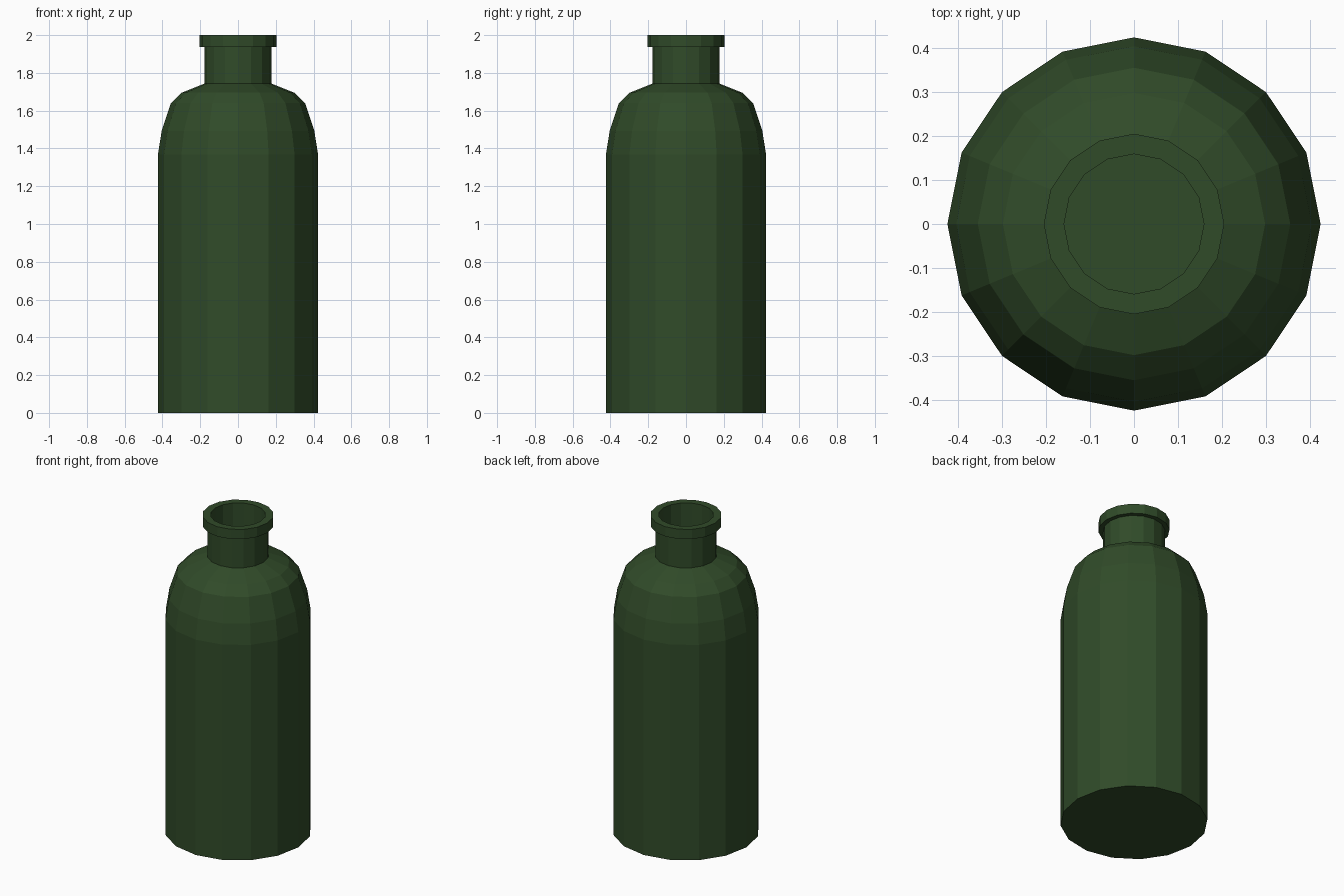
import bpy, bmesh
from math import cos, sin, tau

if "Cube" in bpy.data.objects:
    bpy.data.objects.remove(bpy.data.objects["Cube"])

SIDES = 16

# Radius / height outline: body, rounded shoulder, neck, lip, then down inside the neck
PROFILE = [
    (0.424, 0.0), (0.424, 1.367), (0.404, 1.493), (0.355, 1.64),
    (0.298, 1.695), (0.178, 1.743), (0.178, 1.938), (0.205, 1.938),
    (0.205, 2.0), (0.159, 2.0), (0.159, 1.743),
]


def lathe(name, profile, sides):
    """Revolve an outline around z and cap both ends."""
    bm = bmesh.new()
    rings = [[bm.verts.new((r * cos(tau * i / sides), r * sin(tau * i / sides), z))
              for i in range(sides)] for r, z in profile]
    for a, b in zip(rings, rings[1:]):
        for i in range(sides):
            j = (i + 1) % sides
            bm.faces.new((a[i], a[j], b[j], b[i]))
    bm.faces.new(rings[0][::-1])
    bm.faces.new(rings[-1])
    mesh = bpy.data.meshes.new(name)
    bm.to_mesh(mesh)
    bm.free()
    obj = bpy.data.objects.new(name, mesh)
    bpy.context.collection.objects.link(obj)
    return obj


# Flat-shaded dark green bottle
bottle = lathe("bottle", PROFILE, SIDES)
glass = bpy.data.materials.new("dark_green_glass")
glass.diffuse_color = (0.03, 0.07, 0.022, 1.0)
glass.use_nodes = True
glass.node_tree.nodes["Principled BSDF"].inputs["Base Color"].default_value = glass.diffuse_color
bottle.data.materials.append(glass)
